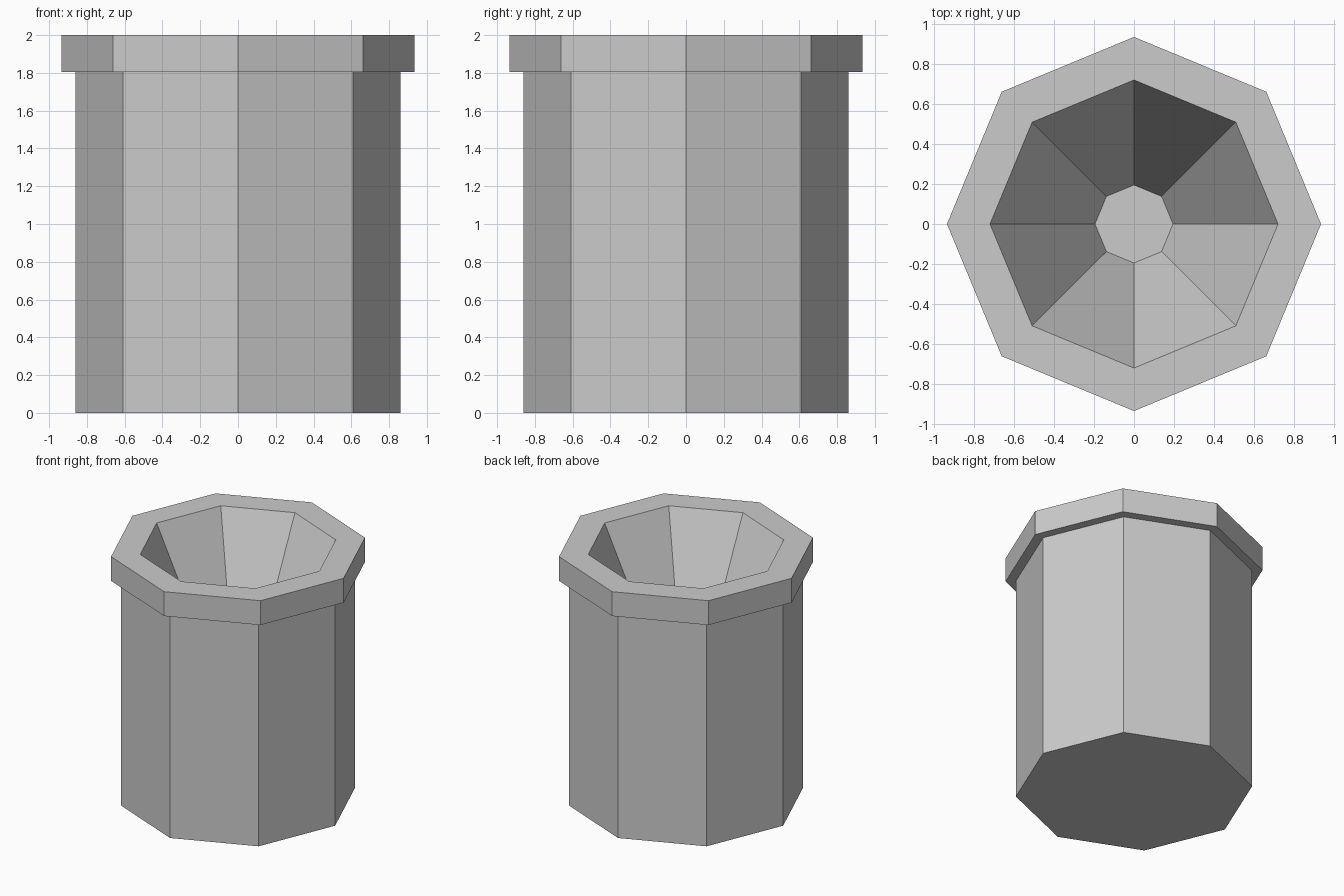
import bpy
import bmesh
from math import cos, sin, tau

if "Cube" in bpy.data.objects:
    bpy.data.objects.remove(bpy.data.objects["Cube"])

SIDES = 8


def lathe(name, profile):
    """Revolve an open (radius, z) profile into a flat-sided solid, capping both ends."""
    bm = bmesh.new()
    rings = [[bm.verts.new((r * cos(tau * i / SIDES), r * sin(tau * i / SIDES), z))
              for i in range(SIDES)] for r, z in profile]
    for lower, upper in zip(rings, rings[1:]):
        for i in range(SIDES):
            j = (i + 1) % SIDES
            bm.faces.new((lower[i], lower[j], upper[j], upper[i]))
    bm.faces.new(rings[0][::-1])
    bm.faces.new(rings[-1])
    bmesh.ops.recalc_face_normals(bm, faces=bm.faces)
    mesh = bpy.data.meshes.new(name)
    bm.to_mesh(mesh)
    bm.free()
    obj = bpy.data.objects.new(name, mesh)
    bpy.context.collection.objects.link(obj)
    return obj


# Octagonal pot: outer wall, overhanging rim, then the tapered hollow and its floor
lathe("octagonal_pot", [
    (0.86, 0.0), (0.86, 1.805),
    (0.935, 1.805), (0.935, 2.0),
    (0.72, 2.0), (0.195, 0.9),
])
